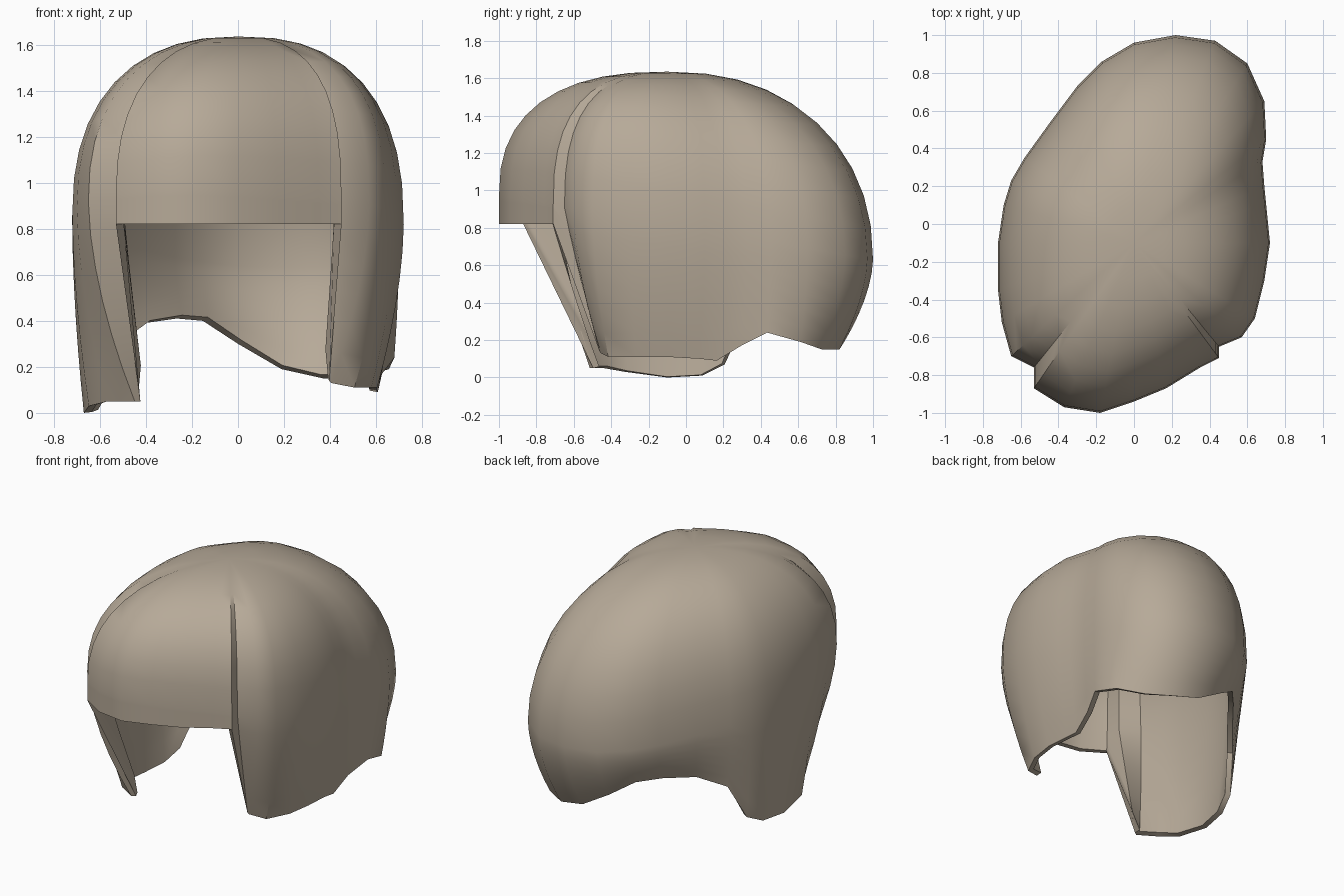
import bpy
import bmesh
import math

cube = bpy.data.objects.get("Cube")
if cube:
    bpy.data.objects.remove(cube, do_unlink=True)


def flat_material(name, colour):
    material = bpy.data.materials.new(name)
    material.use_nodes = True
    material.diffuse_color = colour
    shader = next(n for n in material.node_tree.nodes if n.type == "BSDF_PRINCIPLED")
    shader.inputs["Base Color"].default_value = colour
    shader.inputs["Roughness"].default_value = 0.8
    return material


# Outline seen from above, counter-clockwise: x, y, rim height, inward taper at the rim
# (a fifth value gives a separate taper along y)
FRINGE = 0.82
OUTLINE = [
    # fringe
    (-.18, -1, FRINGE, 1), (0, -.94, FRINGE, 1), (.17, -.87, FRINGE, 1),
    (.35, -.76, FRINGE, 1), (.45, -.71, FRINGE, 1),
    # left side, starting with the wall that folds in behind the fringe
    (.45, -.65, .14, .88, .66), (.57, -.6, .13, .71), (.64, -.5, .11, .79),
    (.69, -.3, .11, .84), (.72, -.1, .11, .84), (.7, .1, .1, .86),
    (.69, .2, .09, .88), (.68, .33, .17, .92),
    # back
    (.7, .45, .24, .97), (.69, .65, .19, .95), (.6, .85, .15, .87),
    (.43, .97, .15, .86), (.22, 1, .19, .86), (0, .96, .3, .88),
    (-.17, .86, .4, .9), (-.3, .73, .41, .89), (-.45, .53, .39, .9),
    # right side, ending with the wall that folds in behind the fringe
    (-.58, .35, .3, .92), (-.65, .23, .07, .93), (-.69, .1, .01, .93),
    (-.72, -.1, 0, .93), (-.72, -.35, .03, .9), (-.7, -.52, .05, .81),
    (-.65, -.7, .05, .69), (-.53, -.76, .05, .8, .6),
    # fringe corner
    (-.53, -.87, FRINGE, 1), (-.37, -.97, FRINGE, 1),
]
CROWN_Y = -0.1
CROWN_Z = 1.635
DOME_ROWS = 10
SKIRT_ROWS = 6


def column(x, y, rim, taper, taper_y=None):
    """Points from just below the crown, over the dome, down to the rim."""
    depth = y - CROWN_Y
    widest = max(0.8 - 0.17 * y, rim + 0.05)
    # Fuller on the right of the back and the left of the front
    power = 2.4 - 0.13 * y - 0.4 * x * y
    points = []
    for row in range(1, DOME_ROWS + 1):
        angle = math.pi / 2 * (1 - row / DOME_ROWS)
        reach = max(math.cos(angle), 0) ** (2 / power)
        rise = max(math.sin(angle), 0) ** (2 / power)
        points.append((x * reach, CROWN_Y + depth * reach,
                       widest + (CROWN_Z - widest) * rise))
    # Folded walls run straight down, the rest curves inward
    bend = 1.1 if taper_y else 1.7
    for row in range(1, SKIRT_ROWS + 1):
        drop = row / SKIRT_ROWS
        pull = drop ** bend
        points.append((x * (1 - (1 - taper) * pull),
                       CROWN_Y + depth * (1 - (1 - (taper_y or taper)) * pull),
                       widest + (rim - widest) * drop))
    return points


# Hair shell surface
bm = bmesh.new()
crown = bm.verts.new((0, CROWN_Y, CROWN_Z))
columns = [[bm.verts.new(p) for p in column(*entry)] for entry in OUTLINE]
for index, here in enumerate(columns):
    there = columns[(index + 1) % len(columns)]
    bm.faces.new((crown, here[0], there[0]))
    for row in range(len(here) - 1):
        bm.faces.new((here[row], here[row + 1], there[row + 1], there[row]))

mesh = bpy.data.meshes.new("hair_shell")
bm.to_mesh(mesh)
bm.free()
mesh.materials.append(flat_material("warm taupe", (0.47, 0.40, 0.315, 1)))
hair = bpy.data.objects.new("hair_shell", mesh)
bpy.context.collection.objects.link(hair)

# Wall thickness, grown inward
wall = hair.modifiers.new("wall", "SOLIDIFY")
wall.thickness = 0.035
wall.offset = -1

bpy.ops.object.select_all(action="DESELECT")
hair.select_set(True)
bpy.context.view_layer.objects.active = hair
bpy.ops.object.modifier_apply(modifier=wall.name)
bpy.ops.object.shade_smooth_by_angle(angle=math.radians(40))
